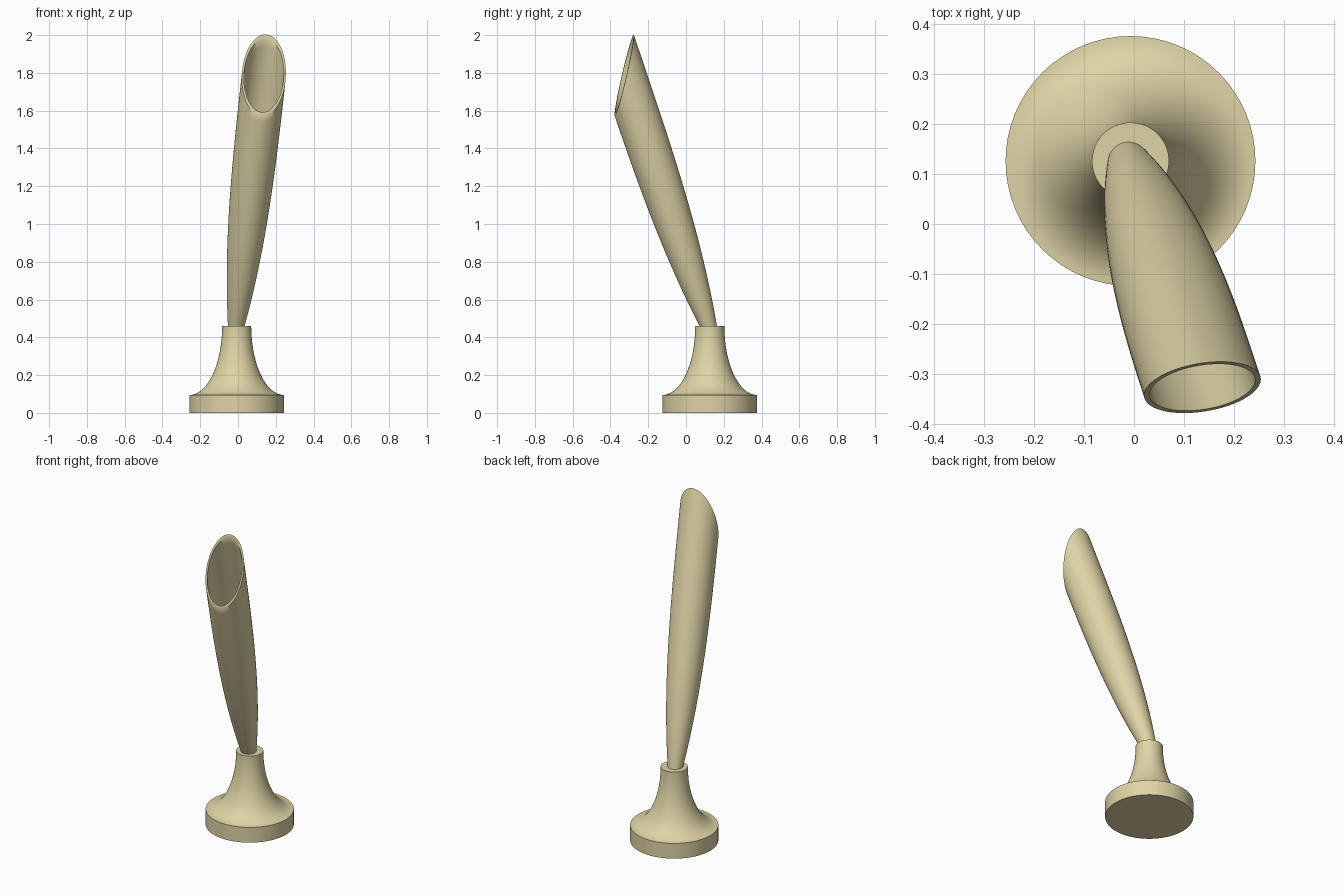
import bpy, bmesh, math
from mathutils import Vector

if "Cube" in bpy.data.objects:
    bpy.data.objects.remove(bpy.data.objects["Cube"])

SEG = 64
cream = bpy.data.materials.new("warm_cream")
cream.diffuse_color = (0.74, 0.66, 0.385, 1)
cream.use_nodes = True
cream.node_tree.nodes["Principled BSDF"].inputs["Base Color"].default_value = cream.diffuse_color


def finish(bm, name):
    bmesh.ops.recalc_face_normals(bm, faces=bm.faces)
    me = bpy.data.meshes.new(name)
    bm.to_mesh(me)
    bm.free()
    me.materials.append(cream)
    ob = bpy.data.objects.new(name, me)
    bpy.context.collection.objects.link(ob)
    bpy.ops.object.select_all(action='DESELECT')
    ob.select_set(True)
    bpy.context.view_layer.objects.active = ob
    bpy.ops.object.shade_smooth_by_angle(angle=math.radians(40))


def loft(bm, rings):
    """Join rings of points with quads, return the rings of vertices."""
    vs = [[bm.verts.new(p) for p in ring] for ring in rings]
    for a, b in zip(vs, vs[1:]):
        for i in range(SEG):
            j = (i + 1) % SEG
            bm.faces.new((a[i], a[j], b[j], b[i]))
    return vs


angles = [2 * math.pi * i / SEG for i in range(SEG)]

# Round foot with a concave flare up to the neck
cx, cy = -0.007, 0.126
profile = [(0.25, 0), (0.25, 0.095)]
for i in range(1, 25):
    t = math.pi / 2 * i / 24
    profile.append((0.25 - 0.173 * math.sin(t), 0.46 - 0.365 * math.cos(t)))
bm = bmesh.new()
rings = loft(bm, [[(cx + r * math.cos(a), cy + r * math.sin(a), z) for a in angles]
                  for r, z in profile])
bm.faces.new(rings[0])
bm.faces.new(rings[-1])
finish(bm, "flared_base")

# Leaning hollow tube, cut off by a slanted plane
start = Vector((-0.01, 0.12, 0.46))
mouth = Vector((0.137, -0.327, 1.787))
slope = (mouth - start) / (mouth.z - start.z)
axis = slope.normalized()
side = axis.cross(Vector((0, 1, 0))).normalized()
up = side.cross(axis)
cut = Vector((0.11, -1, 0.227))


def point(z, a, wall):
    u = max(0, 1 - (z - 0.42) / 1.38)
    r = 0.117 - 0.08 * u ** 3 - wall
    return start + slope * (z - start.z) + r * (side * math.cos(a) + up * math.sin(a))


def cut_height(a, wall):
    lo, hi = 0.6, 2.6
    for _ in range(40):
        mid = (lo + hi) / 2
        if cut.dot(point(mid, a, wall) - mouth) < 0:
            lo = mid
        else:
            hi = mid
    return lo


def wall_rings(z0, wall, steps=36):
    tops = [cut_height(a, wall) for a in angles]
    return [[point(z0 + (t - z0) * k / steps, a, wall) for a, t in zip(angles, tops)]
            for k in range(steps + 1)]


bm = bmesh.new()
outer = wall_rings(0.43, 0)
inner = wall_rings(0.5, 0.011)
rings = loft(bm, outer + inner[::-1])
bm.faces.new(rings[0])
bm.faces.new(rings[-1])
finish(bm, "slanted_tube")
